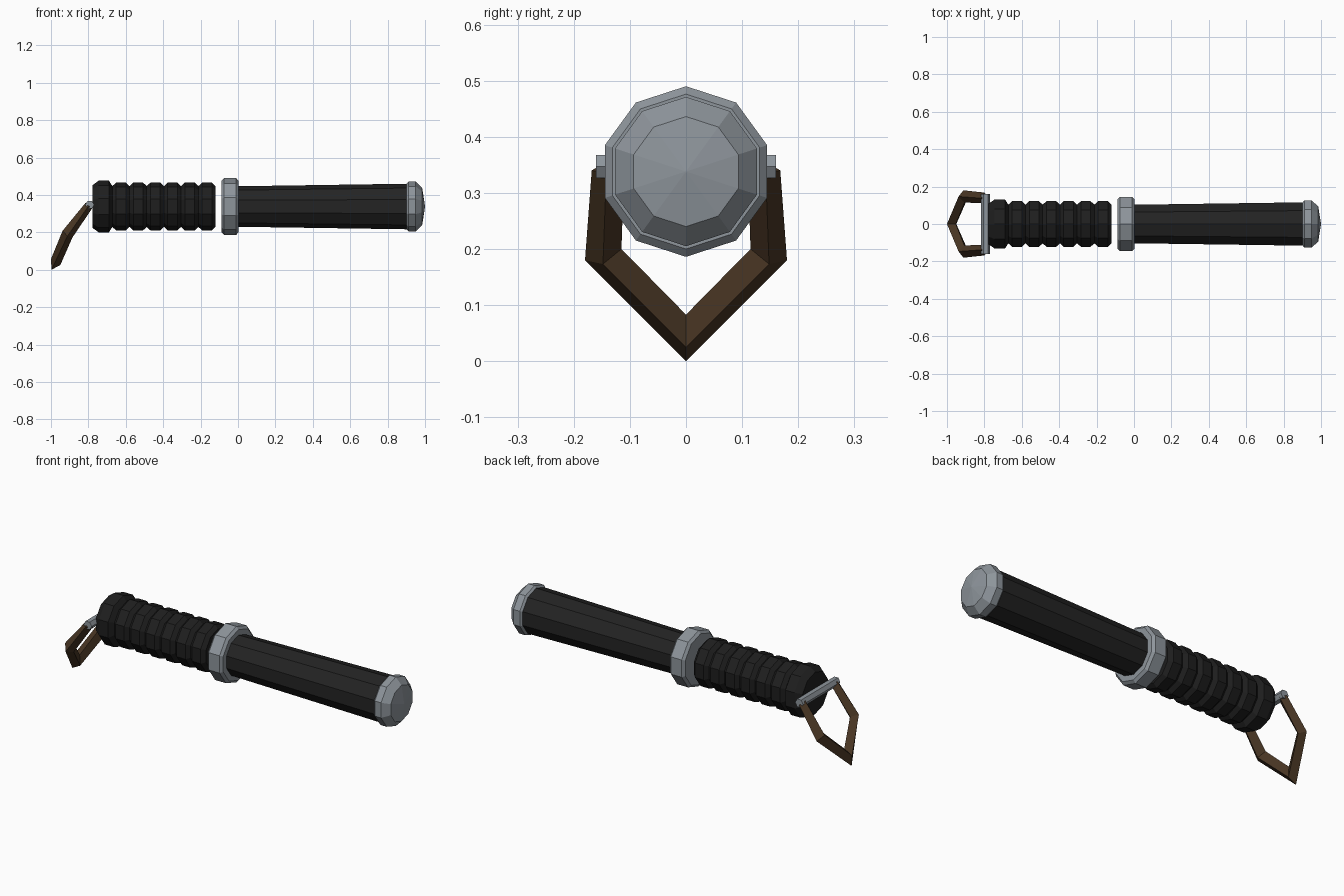
import bpy, bmesh, math

if "Cube" in bpy.data.objects:
    bpy.data.objects.remove(bpy.data.objects["Cube"])

SIDES, AXIS_Z = 10, 0.338

def material(name, rgb):
    m = bpy.data.materials.new(name)
    m.diffuse_color = (*rgb, 1)
    m.use_nodes = True
    m.node_tree.nodes["Principled BSDF"].inputs["Base Color"].default_value = m.diffuse_color
    return m

steel = material("steel grey", (0.27, 0.30, 0.33))
black = material("barrel black", (0.017, 0.017, 0.017))
rubber = material("grip black", (0.013, 0.013, 0.013))
leather = material("leather brown", (0.065, 0.036, 0.017))

def finish(name, bm, mat):
    bmesh.ops.recalc_face_normals(bm, faces=bm.faces)
    me = bpy.data.meshes.new(name)
    bm.to_mesh(me)
    bm.free()
    me.materials.append(mat)
    ob = bpy.data.objects.new(name, me)
    bpy.context.collection.objects.link(ob)
    return ob

def loft(name, rows, mat):
    """Skin a list of equal-length point loops and cap both ends."""
    bm = bmesh.new()
    loops = [[bm.verts.new(p) for p in r] for r in rows]
    n = len(rows[0])
    for a, b in zip(loops, loops[1:]):
        for i in range(n):
            j = (i + 1) % n
            bm.faces.new((a[i], a[j], b[j], b[i]))
    bm.faces.new(loops[0])
    bm.faces.new(loops[-1])
    return finish(name, bm, mat)

def turned(name, profile, mat):
    """Ten-sided turned part along x from (x, radius) pairs."""
    angles = [math.tau * i / SIDES for i in range(SIDES)]
    return loft(name, [[(x, r * math.sin(a), AXIS_Z + r * math.cos(a)) for a in angles]
                       for x, r in profile], mat)

# Barrel, guard ring and domed end cap
turned("barrel", [(-0.02, 0.108), (0.92, 0.122)], black)
turned("guard_ring", [(-0.088, 0.138), (-0.075, 0.152), (-0.01, 0.152), (0.003, 0.138)], steel)
turned("end_cap", [(0.902, 0.122), (0.912, 0.133), (0.95, 0.133), (0.985, 0.098), (1.0, 0.002)], steel)

# Grip: pommel followed by six ribs
grip = [(-0.778, 0.114), (-0.745, 0.138), (-0.69, 0.138)]
start, pitch = -0.672, 0.092
for i in range(6):
    x = start + i * pitch
    grip += [(x, 0.109), (x + 0.02, 0.128), (x + pitch - 0.02, 0.128)]
grip.append((-0.12, 0.109))
turned("ribbed_grip", grip, rubber)

# Crossbar holding the strap
turn = [math.tau * i / 6 for i in range(6)]
loft("strap_bar", [[(-0.793 + 0.024 * math.cos(a), y, 0.347 + 0.024 * math.sin(a)) for a in turn]
                   for y in (-0.16, 0.16)], steel)

# Wrist strap: loops ordered back-outer, front-outer, front-inner, back-inner
top = [(-0.80, 0.168, 0.34), (-0.775, 0.142, 0.335), (-0.79, 0.11, 0.352), (-0.815, 0.138, 0.358)]
bend = [(-0.912, 0.18, 0.18), (-0.885, 0.148, 0.173), (-0.907, 0.115, 0.20), (-0.938, 0.147, 0.208)]
apex = [(-0.997, 0, 0.0), (-0.95, 0, 0.025), (-0.953, 0, 0.083), (-1.0, 0, 0.057)]
mirror = lambda row: [(x, -y, z) for x, y, z in row]
loft("wrist_strap", [top, bend, apex, mirror(bend), mirror(top)], leather)
